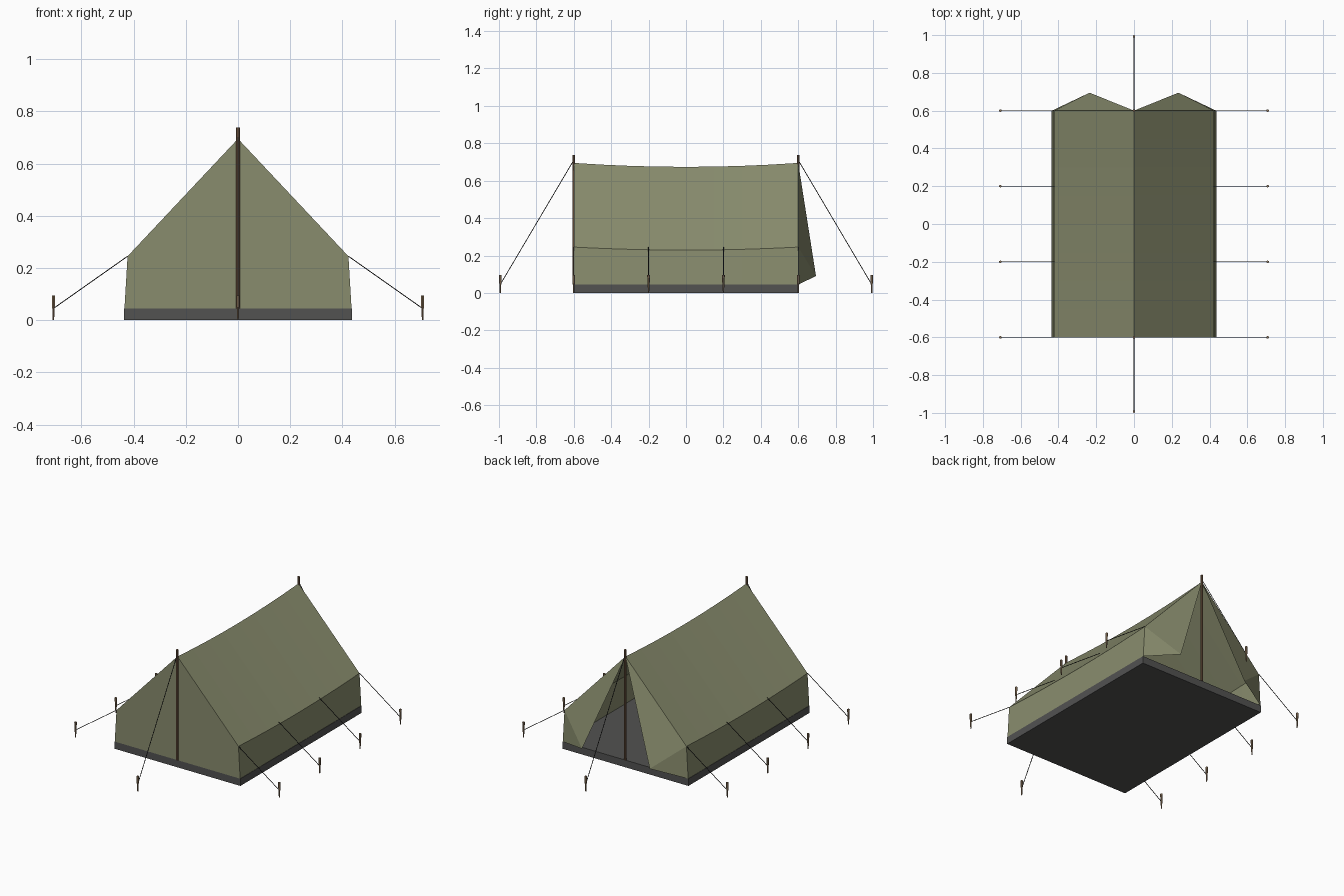
import bpy, bmesh
from mathutils import Vector

cube = bpy.data.objects.get("Cube")
if cube:
    bpy.data.objects.remove(cube, do_unlink=True)


def material(name, rgb):
    m = bpy.data.materials.new(name)
    m.use_nodes = True
    m.diffuse_color = (*rgb, 1)
    bsdf = m.node_tree.nodes["Principled BSDF"]
    bsdf.inputs["Base Color"].default_value = (*rgb, 1)
    bsdf.inputs["Roughness"].default_value = 0.9
    return m


canvas = material("olive canvas", (0.25, 0.265, 0.155))
rubber = material("dark groundsheet", (0.085, 0.085, 0.083))
wood = material("brown pole wood", (0.20, 0.115, 0.065))
peg_wood = material("tan peg wood", (0.27, 0.18, 0.105))
cord = material("black cord", (0.025, 0.025, 0.025))


def finish(name, bm, mat):
    mesh = bpy.data.meshes.new(name)
    bm.to_mesh(mesh)
    bm.free()
    mesh.materials.append(mat)
    ob = bpy.data.objects.new(name, mesh)
    bpy.context.collection.objects.link(ob)
    return ob


def add_rod(bm, a, b, r1, r2, sides=6):
    """Tapered rod from a to b."""
    a, b = Vector(a), Vector(b)
    rod = bmesh.ops.create_cone(bm, cap_ends=True, segments=sides, radius1=r1,
                                radius2=r2, depth=(b - a).length)
    turn = Vector((0, 0, 1)).rotation_difference(b - a).to_matrix()
    for v in rod["verts"]:
        v.co = turn @ v.co + (a + b) / 2


HALF = 0.6        # half length of the tent
BASE = 0.045      # top of the groundsheet
EAVE = (0.423, 0.245)
RIDGE = 0.695
FOOT = 0.435

# Groundsheet
bm = bmesh.new()
bmesh.ops.create_cube(bm, size=1)
bmesh.ops.scale(bm, vec=(0.874, 2 * HALF, BASE), verts=bm.verts)
bmesh.ops.translate(bm, vec=(0, 0, BASE / 2), verts=bm.verts)
finish("groundsheet", bm, rubber)

# Walls and sagging roof, with a closed front panel
profile = [(-FOOT, BASE, 0), (-EAVE[0], EAVE[1], 0.016), (0, RIDGE, 0.021),
           (EAVE[0], EAVE[1], 0.016), (FOOT, BASE, 0)]
STEPS = 8
bm = bmesh.new()
rows = []
for i in range(STEPS + 1):
    t = 2 * i / STEPS - 1
    rows.append([bm.verts.new((x, t * HALF, z - sag * (1 - t * t)))
                 for x, z, sag in profile])
for r0, r1 in zip(rows, rows[1:]):
    for j in range(len(profile) - 1):
        bm.faces.new((r0[j], r0[j + 1], r1[j + 1], r1[j]))
bm.faces.new(rows[0])
bmesh.ops.recalc_face_normals(bm, faces=bm.faces)
finish("canvas_shell", bm, canvas)

# Door flaps folded out at the back
for side, label in ((1, "left"), (-1, "right")):
    bm = bmesh.new()
    apex, eave, foot, tip = [bm.verts.new((side * x, y, z)) for x, y, z in (
        (0, HALF, RIDGE), (EAVE[0], HALF, EAVE[1]),
        (FOOT, HALF, BASE), (0.235, 0.695, 0.09))]
    for tri in ((apex, tip, eave), (eave, tip, foot)):
        bm.faces.new(tri if side < 0 else tri[::-1])
    finish(label + "_door_flap", bm, canvas)

# Poles
for end, label in ((-1, "front"), (1, "back")):
    bm = bmesh.new()
    add_rod(bm, (0, end * HALF, BASE), (0, end * HALF, 0.738), 0.007, 0.007, 8)
    finish(label + "_pole", bm, wood)

# Guy lines: (anchor on tent, peg position)
lines = [((0, e * HALF, 0.71), (0, e * 0.993)) for e in (-1, 1)]
for side in (-1, 1):
    for k in range(4):
        y = -HALF + 0.4 * k
        lines.append(((side * EAVE[0], y, EAVE[1]), (side * 0.707, y)))

# Pegs and ropes
for n, (anchor, (x, y)) in enumerate(lines, 1):
    bm = bmesh.new()
    add_rod(bm, (x, y, 0), (x, y, 0.05), 0.003, 0.0055)
    add_rod(bm, (x, y, 0.05), (x, y, 0.095), 0.006, 0.0075)
    finish(f"peg_{n}", bm, peg_wood)
    bm = bmesh.new()
    add_rod(bm, anchor, (x, y, 0.045), 0.002, 0.002)
    finish(f"guy_rope_{n}", bm, cord)
